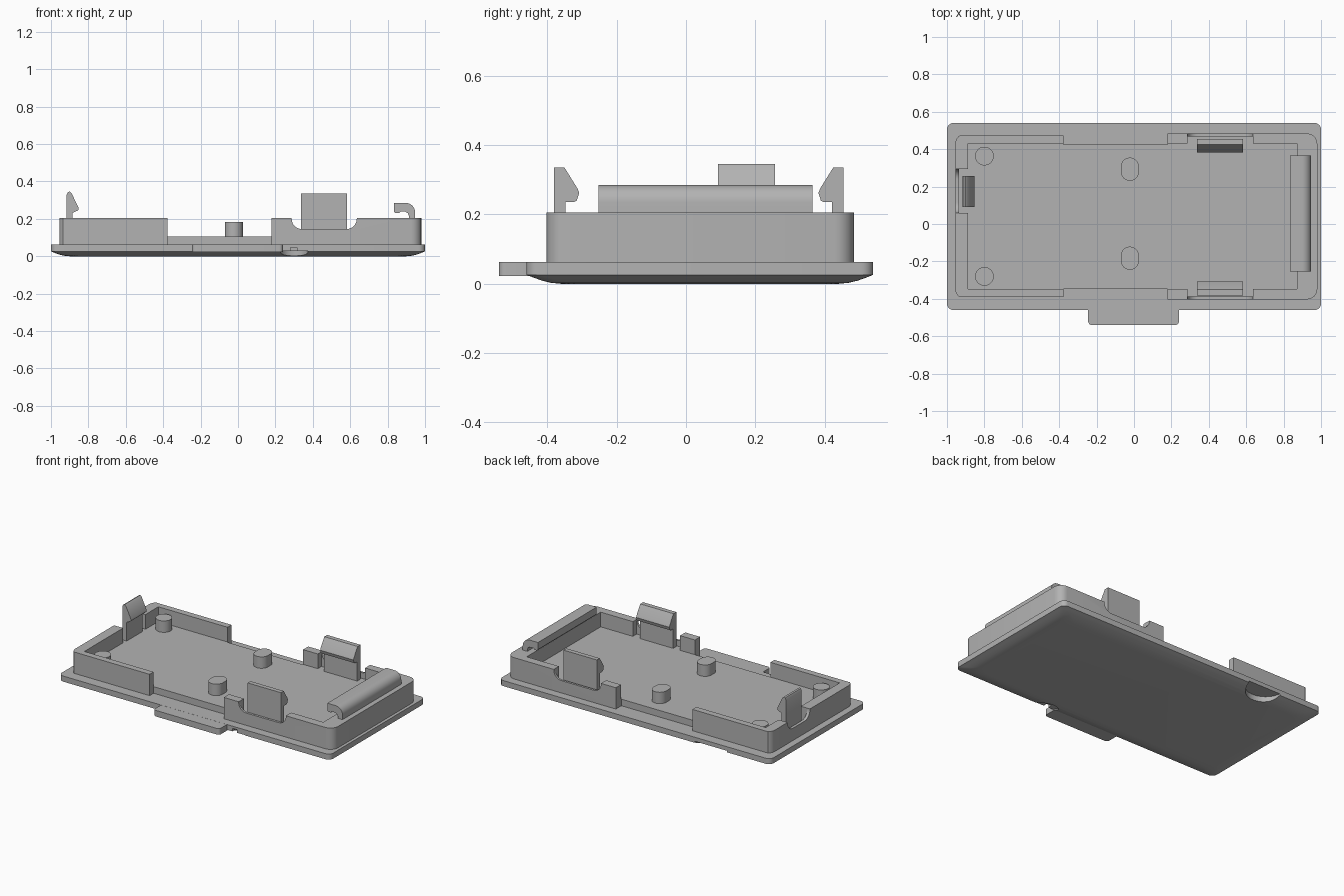
import bpy, bmesh, math

cube = bpy.data.objects.get("Cube")
if cube:
    bpy.data.objects.remove(cube)

grey = bpy.data.materials.new("plain grey")
grey.use_nodes = True
tone = (0.45, 0.45, 0.45, 1)
grey.diffuse_color = tone
grey.node_tree.nodes["Principled BSDF"].inputs["Base Color"].default_value = tone


def finish(name, bm):
    bmesh.ops.recalc_face_normals(bm, faces=bm.faces)
    mesh = bpy.data.meshes.new(name)
    bm.to_mesh(mesh)
    bm.free()
    mesh.materials.append(grey)
    obj = bpy.data.objects.new(name, mesh)
    bpy.context.collection.objects.link(obj)
    return obj


def loft(name, rings):
    """Skin a stack of equal-sized point rings and cap both ends."""
    bm = bmesh.new()
    loops = [[bm.verts.new(p) for p in ring] for ring in rings]
    n = len(loops[0])
    for a, b in zip(loops, loops[1:]):
        for i in range(n):
            j = (i + 1) % n
            bm.faces.new((a[i], a[j], b[j], b[i]))
    bm.faces.new(loops[0])
    bm.faces.new(loops[-1])
    return finish(name, bm)


def rounded(x0, x1, y0, y1, r, z, steps=6):
    corners = ((x1 - r, y1 - r), (x0 + r, y1 - r), (x0 + r, y0 + r), (x1 - r, y0 + r))
    pts = []
    for k, (cx, cy) in enumerate(corners):
        for s in range(steps + 1):
            a = math.pi / 2 * (k + s / steps)
            pts.append((cx + r * math.cos(a), cy + r * math.sin(a), z))
    return pts


def slab(name, x0, x1, y0, y1, r, z0, z1):
    return loft(name, [rounded(x0, x1, y0, y1, r, z) for z in (z0, z1)])


def prism(name, profile, axis, lo, hi):
    """Extrude (side, height) points along x or y."""
    put = (lambda t, p: (t, p[0], p[1])) if axis == "x" else (lambda t, p: (p[0], t, p[1]))
    return loft(name, [[put(t, p) for p in profile] for t in (lo, hi)])


def box(name, x0, x1, y0, y1, z0, z1):
    return prism(name, [(x0, z0), (x1, z0), (x1, z1), (x0, z1)], "y", y0, y1)


def post(name, x, y, z0, z1, r, stretch=0):
    rings = []
    for z in (z0, z1):
        ring = []
        for i in range(32):
            a = math.tau * (i + 0.5) / 32
            shift = math.copysign(stretch, math.sin(a))
            ring.append((x + r * math.cos(a), y + shift + r * math.sin(a), z))
        rings.append(ring)
    return loft(name, rings)


def cut(obj, cutters):
    bpy.context.view_layer.objects.active = obj
    for c in cutters:
        mod = obj.modifiers.new("cut", "BOOLEAN")
        mod.operation = "DIFFERENCE"
        mod.solver = "EXACT"
        mod.object = c
        bpy.ops.object.modifier_apply(modifier=mod.name)
        bpy.data.objects.remove(c)


def notch(lo, hi, r=0.055, floor=0.145, top=0.3):
    """Dip in the wall with concave rounded lower corners."""
    pts = [(hi, top), (lo, top)]
    for start, cx in ((math.pi, lo + r), (1.5 * math.pi, hi - r)):
        for s in range(9):
            a = start + math.pi / 2 * s / 8
            pts.append((cx + r * math.cos(a), floor + r + r * math.sin(a)))
    return pts


# Base plate with a softly domed underside
levels = [(0, 0.063), (0, 0.026), (0.02, 0.018), (0.045, 0.009), (0.07, 0.003), (0.1, 0)]
plate = loft("base_plate", [
    rounded(-1 + d, 1 - d, -0.46 + d, 0.54 - d, 0.035 + d * 0.4, z) for d, z in levels])
cut(plate, [
    post("front_pry_cutter", 0.3, -0.46, -0.1, 0.028, 0.075),
    box("front_slot_cutter", 0.28, 0.315, -0.6, -0.43, -0.1, 0.048),
    post("back_pry_cutter", -0.56, 0.55, -0.1, 0.036, 0.12)])

# Front tab
tab = slab("front_tab", -0.245, 0.24, -0.54, -0.44, 0.02, 0.022, 0.0625)

# Raised tray: floor with surrounding wall
tray = slab("tray_wall", -0.955, 0.98, -0.403, 0.484, 0.055, 0.05, 0.205)
cut(tray, [
    box("inside_cutter", -0.888, 0.872, -0.348, 0.43, 0.107, 0.4),
    box("front_gap_cutter", -0.378, 0.178, -0.6, -0.348, -0.1, 0.4),
    box("back_gap_cutter", -0.378, 0.178, 0.426, 0.7, -0.1, 0.4),
    box("left_front_trim", -1.1, -0.3, -0.6, -0.39, -0.1, 0.4),
    box("left_back_trim", -1.1, -0.3, 0.472, 0.7, -0.1, 0.4),
    prism("front_notch", notch(0.287, 0.635), "y", -0.6, -0.33),
    prism("back_notch", notch(0.287, 0.635), "y", 0.41, 0.7),
    prism("left_notch", notch(0.06, 0.295), "x", -1.1, -0.87),
    box("front_pocket", 0.287, 0.635, -0.388, -0.33, 0.107, 0.4),
    box("back_pocket", 0.287, 0.635, 0.41, 0.469, 0.107, 0.4),
    box("left_pocket", -0.935, -0.87, 0.06, 0.295, 0.107, 0.4)])

# Long-side snap clips: a stem with an inward tooth
snap = [(0, 0.1), (0, 0.336), (0.03, 0.336), (0.068, 0.275), (0.073, 0.262),
        (0.066, 0.24), (0.058, 0.236), (0.034, 0.236), (0.034, 0.1)]
clips = [
    prism("front_clip", [(-0.381 + u, z) for u, z in snap], "x", 0.338, 0.583),
    prism("back_clip", [(0.455 - u, z) for u, z in snap], "x", 0.338, 0.583)]

# Left-end snap clip
end_snap = [(0, 0.1), (0, 0.33), (0.006, 0.342), (0.016, 0.346), (0.026, 0.338),
            (0.062, 0.262), (0.064, 0.25), (0.058, 0.244), (0.032, 0.232), (0.032, 0.1)]
clips.append(prism("left_clip", [(-0.916 + u, z) for u, z in end_snap], "y", 0.092, 0.257))

# Right-end hooked lip
lip = [(0.947, 0.195), (0.947, 0.235)]
lip += [(0.897 + 0.05 * math.cos(a), 0.235 + 0.05 * math.sin(a))
        for a in (math.pi / 16 * k for k in range(1, 9))]
lip += [(0.835, 0.285), (0.835, 0.238), (0.842, 0.23), (0.862, 0.23), (0.868, 0.238),
        (0.895, 0.238), (0.908, 0.23), (0.913, 0.218), (0.913, 0.195)]
hook = prism("right_hook", lip, "y", -0.253, 0.365)

# Support posts
posts = []
for side, y_mid, y_corner in (("front", -0.183, -0.28), ("back", 0.293, 0.363)):
    posts.append(post(side + "_middle_post", -0.022, y_mid, 0.1, 0.183, 0.048, 0.014))
    posts.append(post(side + "_corner_post", -0.8, y_corner, 0.1, 0.183, 0.05))

# Smooth curved surfaces, keep crisp edges
bpy.ops.object.select_all(action="DESELECT")
for obj in [plate, tab, tray, hook] + clips + posts:
    obj.select_set(True)
bpy.context.view_layer.objects.active = plate
bpy.ops.object.shade_smooth_by_angle(angle=math.radians(30))
